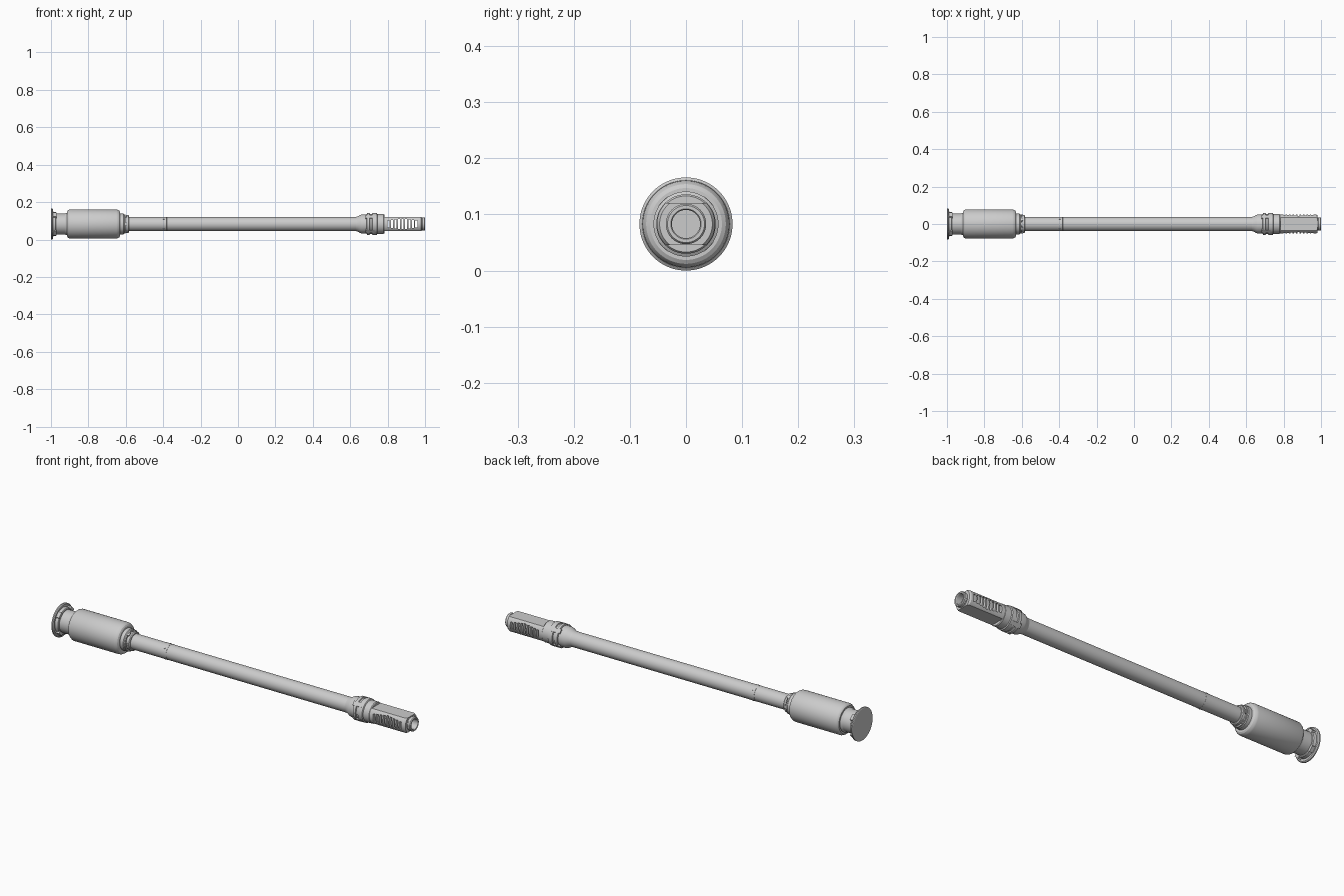
import bpy
from math import cos, sin, pi, radians

if "Cube" in bpy.data.objects:
    bpy.data.objects.remove(bpy.data.objects["Cube"])

ZC = 0.083  # height of the long axis
SEG = 64


def smooth(ob):
    bpy.ops.object.select_all(action='DESELECT')
    ob.select_set(True)
    bpy.context.view_layer.objects.active = ob
    bpy.ops.object.shade_smooth_by_angle(angle=radians(28))


def make_mesh(name, verts, faces):
    me = bpy.data.meshes.new(name)
    me.from_pydata(verts, [], faces)
    ob = bpy.data.objects.new(name, me)
    bpy.context.collection.objects.link(ob)
    return ob


def lathe(name, profile, loop=False):
    """Revolve (x, radius) points around the long axis; loop makes a tube."""
    verts, faces, n = [], [], len(profile)
    for x, r in profile:
        for i in range(SEG):
            a = 2 * pi * i / SEG
            verts.append((x, r * cos(a), ZC + r * sin(a)))
    for k in range(n if loop else n - 1):
        p, q = k * SEG, ((k + 1) % n) * SEG
        for i in range(SEG):
            j = (i + 1) % SEG
            faces.append((p + i, p + j, q + j, q + i))
    if not loop:
        faces.append(tuple(reversed(range(SEG))))
        faces.append(tuple(range((n - 1) * SEG, n * SEG)))
    # profiles run outward along +x, so flip to face out
    ob = make_mesh(name, verts, [tuple(reversed(f)) for f in faces])
    return ob


def boxes(name, items):
    """Boxes as (centre x, y, z, size x, y, z, roll about the axis)."""
    verts, faces = [], []
    for cx, cy, cz, sx, sy, sz, a in items:
        b = len(verts)
        for i in (-.5, .5):
            for j in (-.5, .5):
                for k in (-.5, .5):
                    y, z = cy + j * sy, cz + k * sz
                    verts.append((cx + i * sx, y * cos(a) - z * sin(a),
                                  ZC + y * sin(a) + z * cos(a)))
        for f in ((0, 1, 3, 2), (4, 6, 7, 5), (0, 4, 5, 1),
                  (2, 3, 7, 6), (0, 2, 6, 4), (1, 5, 7, 3)):
            faces.append(tuple(b + v for v in f))
    return make_mesh(name, verts, faces)


def fix_normals(ob):
    import bmesh
    bm = bmesh.new()
    bm.from_mesh(ob.data)
    bmesh.ops.recalc_face_normals(bm, faces=bm.faces)
    bm.to_mesh(ob.data)
    bm.free()


def cut(ob, cutter, op):
    fix_normals(ob)
    fix_normals(cutter)
    mod = ob.modifiers.new(op.lower(), 'BOOLEAN')
    mod.operation, mod.object, mod.solver = op, cutter, 'EXACT'
    bpy.context.view_layer.objects.active = ob
    bpy.ops.object.modifier_apply(modifier=mod.name)
    bpy.data.objects.remove(cutter)


parts = []

# Rear flange with a shallow lip
parts.append(lathe("rear_flange", [
    (-1.0, .080), (-.998, .083), (-.992, .083), (-.988, .078),
    (-.990, .066), (-.975, .064), (-.972, .060), (-.972, .050)]))
parts.append(boxes("flange_lugs", [
    (-.979, .064, 0, .018, .014, .03, pi / 4 + i * pi / 2) for i in range(4)]))

# Neck and large rear cylinder
parts.append(lathe("rear_neck", [(-.985, .056), (-.925, .056), (-.918, .060), (-.90, .060)]))
parts.append(lathe("rear_cylinder", [
    (-.913, .060), (-.913, .068), (-.909, .073), (-.900, .0775),
    (-.650, .0775), (-.642, .076), (-.634, .071), (-.630, .064), (-.630, .05)]))

# Stepped collar joining cylinder and shaft
parts.append(lathe("rear_collar", [
    (-.64, .055), (-.612, .055), (-.608, .052), (-.602, .052), (-.602, .044),
    (-.596, .044), (-.596, .047), (-.586, .047), (-.582, .043), (-.582, .037)]))
parts.append(boxes("rear_collar_lugs", [
    (-.601, .046, 0, .014, .010, .016, i * pi / 3) for i in range(6)]))

# Long shaft with a thin band
parts.append(lathe("shaft", [(-.60, .038), (.65, .038)]))
parts.append(lathe("shaft_band", [(-.413, .037), (-.412, .0387), (-.381, .0387), (-.380, .037)]))
parts.append(boxes("shaft_pins", [
    (-.396, .0375, 0, .008, .005, .008, pi / 4 + i * pi / 2) for i in range(4)]))

# Flared front collar with rings and locking lugs
parts.append(lathe("front_collar", [
    (.630, .038), (.638, .040), (.655, .049), (.662, .051), (.688, .052),
    (.690, .058), (.704, .058), (.706, .053), (.716, .053), (.718, .058),
    (.742, .058), (.745, .053), (.778, .053), (.782, .050), (.782, .03)]))
parts.append(boxes("front_collar_lugs", [
    (.706, .053, 0, .05, .010, .022, pi / 4 + i * pi / 2) for i in range(4)]))

# Front sleeve: hollow tube, flattened above and below, slotted side to side
sleeve = lathe("slotted_sleeve", [
    (.775, .052), (.972, .052), (.980, .047), (.980, .029), (.775, .029)], loop=True)
cut(sleeve, boxes("flats", [(.88, 0, 0, .4, .2, .075, 0)]), 'INTERSECT')
slots = []
for i in range(9):
    h = .056 - .0045 * abs(i - 4)
    slots.append((.805 + i * .0185, 0, 0, .011, .2, h, 0))
cut(sleeve, boxes("slots", slots), 'DIFFERENCE')
parts.append(sleeve)

# Open end ring
parts.append(lathe("end_ring", [
    (.972, .034), (.984, .034), (.986, .036), (.996, .036), (1.0, .033),
    (1.0, .027), (.997, .025), (.972, .025)], loop=True))

for ob in parts:
    fix_normals(ob)
    smooth(ob)
